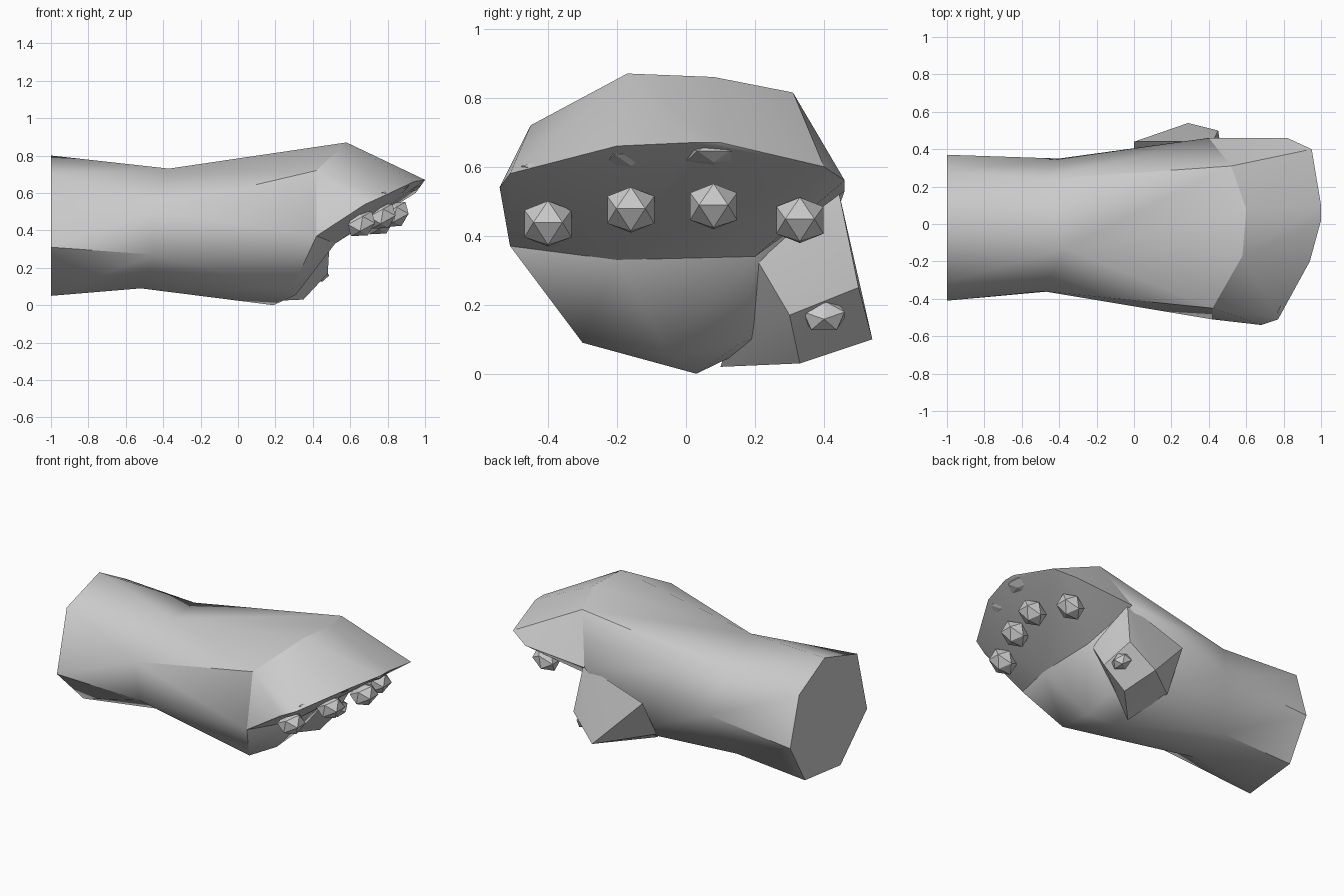
import bpy, bmesh, math
from mathutils import Vector

cube = bpy.data.objects.get("Cube")
if cube:
    bpy.data.objects.remove(cube, do_unlink=True)

grey = bpy.data.materials.new("plain grey")
grey.use_nodes = True
grey.diffuse_color = (0.6, 0.6, 0.6, 1)
grey.node_tree.nodes["Principled BSDF"].inputs["Base Color"].default_value = (0.6, 0.6, 0.6, 1)


def add_object(name, bm, smooth_angle=0):
    """Turn a bmesh into a named grey object, optionally smooth shaded."""
    bmesh.ops.recalc_face_normals(bm, faces=bm.faces)
    mesh = bpy.data.meshes.new(name)
    bm.to_mesh(mesh)
    bm.free()
    mesh.materials.append(grey)
    obj = bpy.data.objects.new(name, mesh)
    bpy.context.collection.objects.link(obj)
    if smooth_angle:
        bpy.ops.object.select_all(action='DESELECT')
        obj.select_set(True)
        bpy.context.view_layer.objects.active = obj
        bpy.ops.object.shade_smooth_by_angle(angle=math.radians(smooth_angle))
    return obj


def hull(points):
    """Wrap a faceted skin around a few corner points."""
    bm = bmesh.new()
    verts = [bm.verts.new(p) for p in points]
    result = bmesh.ops.convex_hull(bm, input=verts)
    spare = [g for g in result["geom_interior"] + result["geom_unused"]
             if isinstance(g, bmesh.types.BMVert)]
    bmesh.ops.delete(bm, geom=list(set(spare)), context='VERTS')
    return bm


def faceted_bead(name, centre, size, tilt=0):
    """Small low-poly lump."""
    bm = bmesh.new()
    bmesh.ops.create_icosphere(bm, subdivisions=1, radius=1)
    bmesh.ops.scale(bm, vec=size, verts=bm.verts)
    obj = add_object(name, bm)
    obj.location = centre
    obj.rotation_euler.y = tilt


# Cross-sections shared by neighbouring parts
arm_end = [(-1, y, z) for y, z in (
    (.02, .8), (-.31, .7), (-.41, .31), (-.14, .05),
    (.22, .09), (.37, .35), (.28, .66))]
wrist = [(-.37, -.13, .73), (-.48, -.36, .51), (-.45, -.36, .27),
         (-.52, -.08, .09), (-.5, .2, .12), (-.4, .35, .4), (-.48, .24, .66)]
knuckles = [(.58, -.17, .87), (.6, .08, .86), (.52, .31, .815),
            (.42, -.45, .72), (.42, -.51, .37), (.4, .46, .53)]
palm_crease = [(.52, -.2, .33), (.52, .2, .34)]
palm_base = [(.29, -.3, .09), (.31, -.05, .055), (.19, .03, 0),
             (.33, .16, .09), (.15, .32, .14)]

# Palm and forearm: open the palm at the wrist, then loft to the arm end
bm = hull(wrist + knuckles + palm_crease + palm_base)
wrist_points = [Vector(p) for p in wrist]
cap = [f for f in bm.faces
       if all(any((v.co - p).length < .001 for p in wrist_points) for v in f.verts)]
bmesh.ops.delete(bm, geom=cap, context='FACES_ONLY')
outer, inner = ([bm.verts.new(p) for p in ring] for ring in (arm_end, wrist))
bm.faces.new(outer)
for i in range(len(outer)):
    j = (i + 1) % len(outer)
    bm.faces.new((outer[i], outer[j], inner[i]))
    bm.faces.new((outer[j], inner[j], inner[i]))
bmesh.ops.remove_doubles(bm, verts=bm.verts, dist=.001)
add_object("forearm_and_palm", bm, 40)

# Finger mass sloping down to the tips
tips = [(.68, -.54, .54), (.77, -.51, .58), (.94, -.2, .66), (1, .02, .67),
        (1, .1, .67), (.95, .4, .6), (.82, .46, .56)]
add_object("fingers", hull(knuckles + palm_crease + tips), 30)

# Thumb
thumb = [(0, .44, .4), (.29, .54, .1), (.35, .33, .03), (.45, .5, .25),
         (.46, .42, .41), (.42, .44, .54), (.49, .2, .34), (.48, .3, .17),
         (0, .3, .15), (.13, .1, .02)]
add_object("thumb", hull(thumb), 30)
faceted_bead("thumb_pad", (.43, .4, .17), (.06, .07, .05), .6)

# Pads hanging under the fingers, with small nails above them
finger_spots = [(.66, -.4, .435), (.77, -.16, .475), (.84, .08, .485), (.76, .33, .445)]
for number, spot in enumerate(finger_spots, 1):
    faceted_bead(f"finger_pad_{number}", spot, (.09, .08, .07), -.5)
    nail = Vector(spot) + Vector((.1, 0, .15))
    faceted_bead(f"finger_nail_{number}", nail, (.06, .09, .025), -.5)
